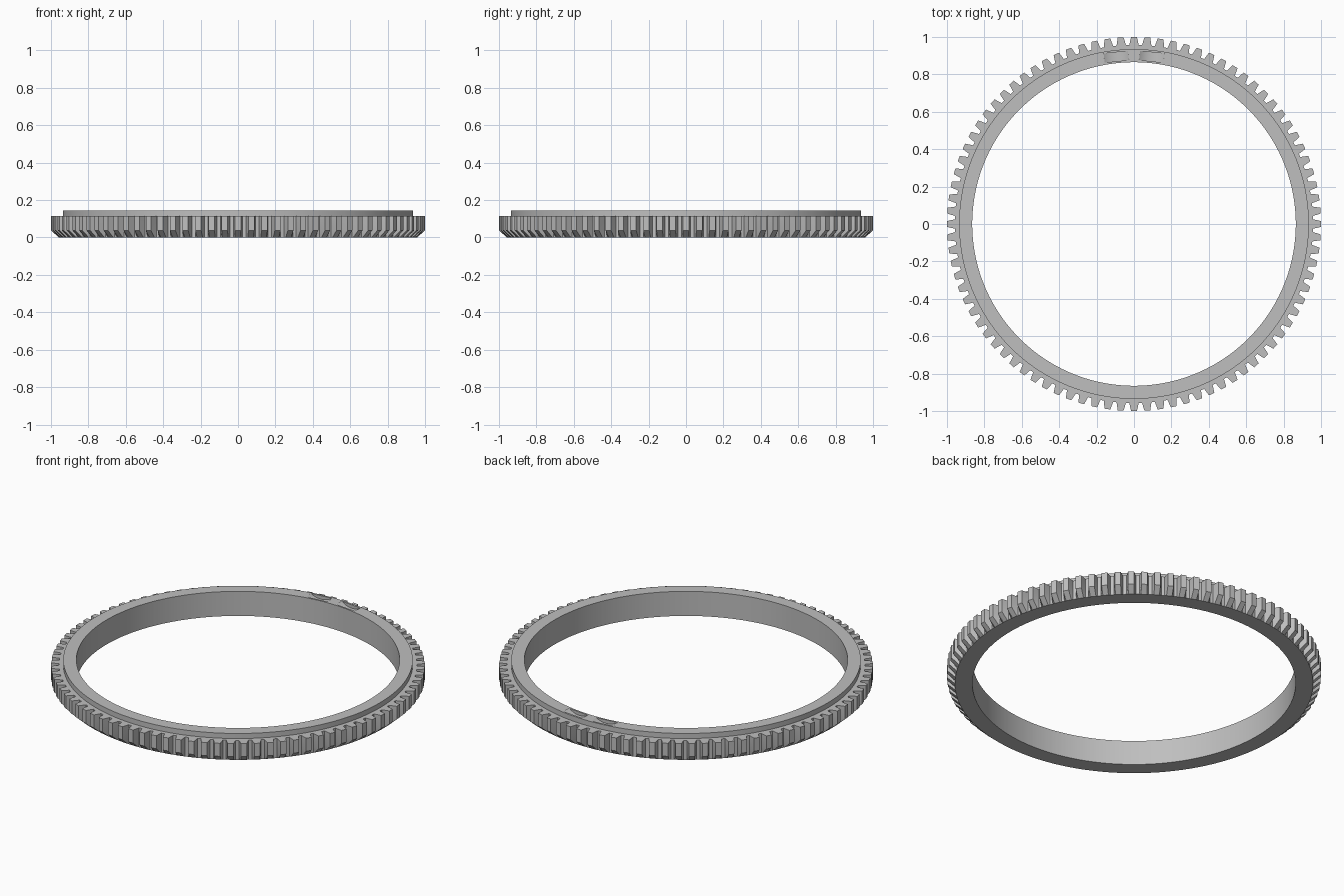
import bpy, bmesh, math
from mathutils import Matrix

cube = bpy.data.objects.get("Cube")
if cube:
    bpy.data.objects.remove(cube, do_unlink=True)

TEETH = 88
INNER, RIM, ROOT, TIP = 0.865, 0.935, 0.958, 1.0
CHAMFER_Z, TOOTH_Z, TOP_Z = 0.038, 0.115, 0.145

steel = bpy.data.materials.new("grey_steel")
steel.use_nodes = True
colour = (0.52, 0.52, 0.52, 1)
steel.diffuse_color = colour
steel.node_tree.nodes["Principled BSDF"].inputs["Base Color"].default_value = colour


def make_object(name, bm):
    bmesh.ops.recalc_face_normals(bm, faces=bm.faces)
    mesh = bpy.data.meshes.new(name)
    bm.to_mesh(mesh)
    bm.free()
    mesh.materials.append(steel)
    obj = bpy.data.objects.new(name, mesh)
    bpy.context.collection.objects.link(obj)
    return obj


# Outline of the toothed edge: (angle, radius), four points per tooth
tooth = [(-0.365, ROOT), (-0.22, TIP), (0.22, TIP), (0.365, ROOT)]
outline = [((i + f) * math.tau / TEETH, r) for i in range(TEETH) for f, r in tooth]

# Cross-section loops: (height, fixed radius or None for the toothed outline)
section = [(0, INNER), (0, ROOT), (CHAMFER_Z, None), (TOOTH_Z, None),
           (TOOTH_Z, RIM), (TOP_Z, RIM), (TOP_Z, INNER)]

# Ring gear body
bm = bmesh.new()
loops = []
for z, fixed in section:
    loops.append([bm.verts.new(((fixed or r) * math.cos(a), (fixed or r) * math.sin(a), z))
                  for a, r in outline])
count = len(outline)
for k, low in enumerate(loops):
    high = loops[(k + 1) % len(loops)]
    for i in range(count):
        j = (i + 1) % count
        quad = (low[i], low[j], high[j], high[i])
        bm.faces.new(quad)
# The chamfer vanishes at the tooth roots and leaves clean quads elsewhere
gear = make_object("ring_gear", bm)

# Two scooped recesses in the top face at the back
half, depth = 0.065, 0.02
scoop_radius = (half ** 2 + depth ** 2) / (2 * depth)
for side in (-1, 1):
    bm = bmesh.new()
    bmesh.ops.create_cone(bm, cap_ends=True, segments=96, radius1=scoop_radius,
                          radius2=scoop_radius, depth=0.048)
    place = (Matrix.Rotation(side * math.radians(6.05), 4, 'Z')
             @ Matrix.Translation((0, 0.899, TOP_Z - depth + scoop_radius))
             @ Matrix.Rotation(math.pi / 2, 4, 'X'))
    bmesh.ops.transform(bm, matrix=place, verts=bm.verts)
    cutter = make_object("recess_cutter", bm)
    cutter.hide_render = True
    cut = gear.modifiers.new("recess", 'BOOLEAN')
    cut.operation = 'DIFFERENCE'
    cut.solver = 'EXACT'
    cut.object = cutter
    bpy.context.view_layer.objects.active = gear
    bpy.ops.object.modifier_apply(modifier=cut.name)
    bpy.data.objects.remove(cutter, do_unlink=True)

# Smooth the round walls, keep the teeth crisp
for obj in bpy.context.selected_objects:
    obj.select_set(False)
gear.select_set(True)
bpy.context.view_layer.objects.active = gear
bpy.ops.object.shade_smooth_by_angle(angle=math.radians(25))
